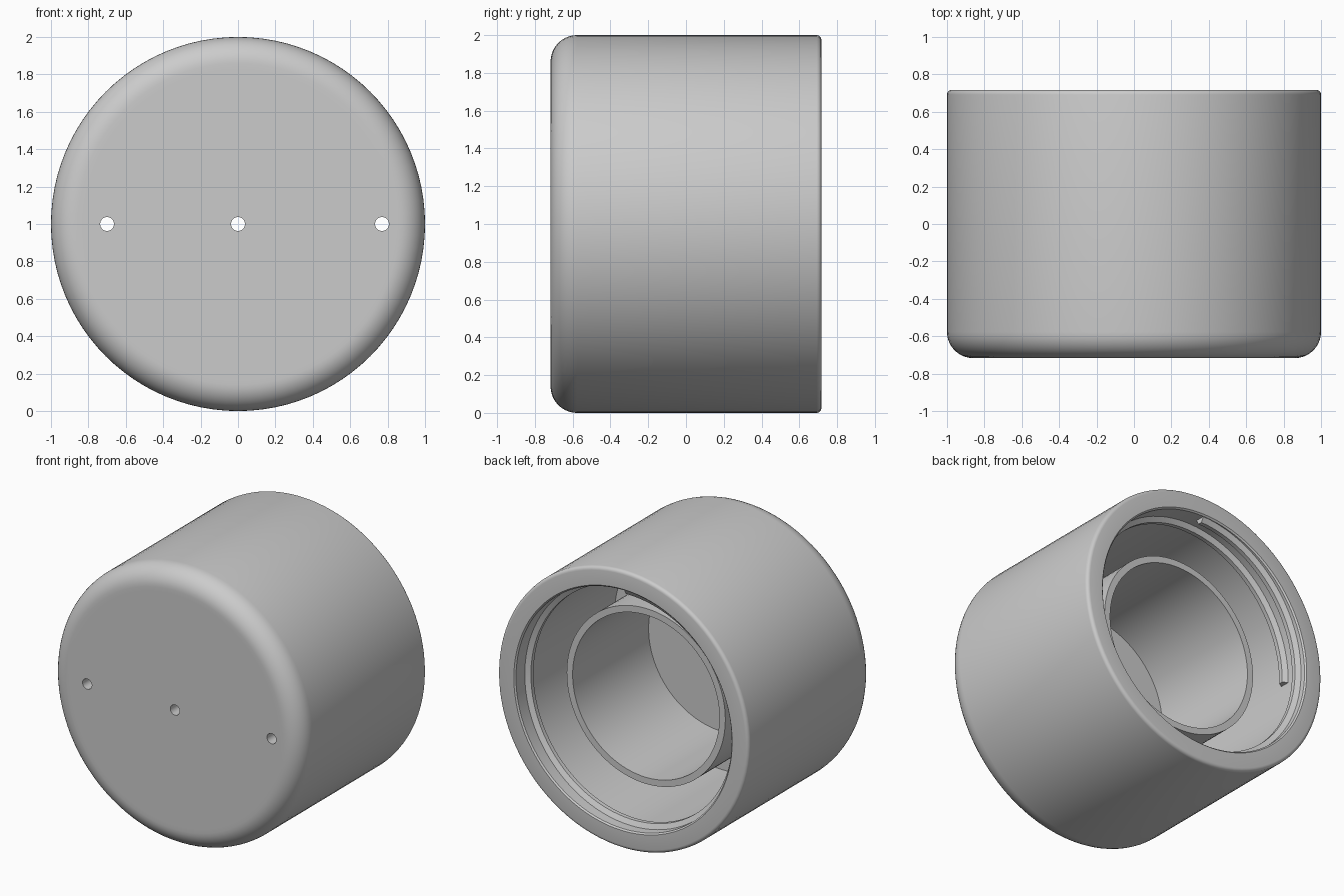
import bpy, bmesh, math
from mathutils import Matrix, Vector

STEPS = 96
R, HALF = 1.0, 0.717           # outer radius, half depth
WALL, FLOOR = 0.86, -0.41      # inner wall radius, inner floor position

old = bpy.data.objects.get("Cube")
if old:
    bpy.data.objects.remove(old, do_unlink=True)

grey = bpy.data.materials.new("plain_grey")
grey.use_nodes = True
grey.diffuse_color = (0.6, 0.6, 0.6, 1)
grey.node_tree.nodes["Principled BSDF"].inputs["Base Color"].default_value = (0.6, 0.6, 0.6, 1)


def finish(bm, name):
    bmesh.ops.recalc_face_normals(bm, faces=bm.faces[:])
    mesh = bpy.data.meshes.new(name)
    bm.to_mesh(mesh)
    bm.free()
    mesh.materials.append(grey)
    ob = bpy.data.objects.new(name, mesh)
    bpy.context.collection.objects.link(ob)
    return ob


def smooth(ob):
    bpy.ops.object.select_all(action='DESELECT')
    ob.select_set(True)
    bpy.context.view_layer.objects.active = ob
    bpy.ops.object.shade_smooth_by_angle(angle=math.radians(32))


def lathe(name, profile, closed=False):
    """Turn (radius, y) points around the y axis at z = 1."""
    bm = bmesh.new()
    verts = [bm.verts.new((r, y, 1)) for r, y in profile]
    pairs = list(zip(verts, verts[1:]))
    if closed:
        pairs.append((verts[-1], verts[0]))
    edges = [bm.edges.new(p) for p in pairs]
    bmesh.ops.spin(bm, geom=verts + edges, cent=(0, 0, 1), axis=(0, 1, 0),
                   angle=2 * math.pi, steps=STEPS)
    bmesh.ops.remove_doubles(bm, verts=bm.verts[:], dist=1e-4)
    return finish(bm, name)


def arc(r, y, radius, start, end, n):
    return [(r + radius * math.cos(a), y + radius * math.sin(a))
            for a in (math.radians(start + (end - start) * i / n) for i in range(n + 1))]


# Cap shell: rounded closed front, small rounded rim, deep recess at the back
profile = [(0, -HALF), (0.83, -HALF)]
profile += arc(R - 0.14, -HALF + 0.14, 0.14, -90, 0, 10)
profile += arc(R - 0.025, HALF - 0.025, 0.025, 0, 90, 4)
profile += [(WALL + 0.01, HALF), (WALL, HALF - 0.01), (WALL, FLOOR), (0, FLOOR)]
shell = lathe("cap_shell", profile)

# Three small holes through the front
bm = bmesh.new()
for x in (-0.7, 0, 0.77):
    place = Matrix.Translation((x, -0.55, 1)) @ Matrix.Rotation(math.pi / 2, 4, 'X')
    bmesh.ops.create_cone(bm, cap_ends=True, segments=32, radius1=0.037, radius2=0.037,
                          depth=0.6, matrix=place)
cutter = finish(bm, "hole_cutter")
cutter.hide_render = True
mod = shell.modifiers.new("holes", 'BOOLEAN')
mod.operation, mod.solver, mod.object = 'DIFFERENCE', 'EXACT', cutter
bpy.context.view_layer.objects.active = shell
bpy.ops.object.modifier_apply(modifier=mod.name)
bpy.data.objects.remove(cutter, do_unlink=True)
smooth(shell)

# Inner tube standing on the recess floor
smooth(lathe("inner_tube", [(0.585, FLOOR - 0.01), (0.632, FLOOR - 0.01),
                            (0.632, 0.455), (0.585, 0.455)], closed=True))

# Helical thread ridge on the inner wall, rising towards the rim
TURNS, PITCH = 1.25, 0.13
section = [(WALL + 0.01, -0.04), (WALL - 0.035, -0.015), (WALL - 0.035, 0.015), (WALL + 0.01, 0.04)]
bm = bmesh.new()
rings = []
count = int(STEPS * TURNS)
for i in range(count + 1):
    turn = i / STEPS
    a = math.pi - turn * 2 * math.pi
    y = HALF - 0.21 + turn * PITCH
    rings.append([bm.verts.new(Vector((r * math.cos(a), y + dy, 1 + r * math.sin(a))))
                  for r, dy in section])
for a, b in zip(rings, rings[1:]):
    for k in range(4):
        bm.faces.new((a[k], a[(k + 1) % 4], b[(k + 1) % 4], b[k]))
bm.faces.new(rings[0])
bm.faces.new(rings[-1])
smooth(finish(bm, "thread_ridge"))
